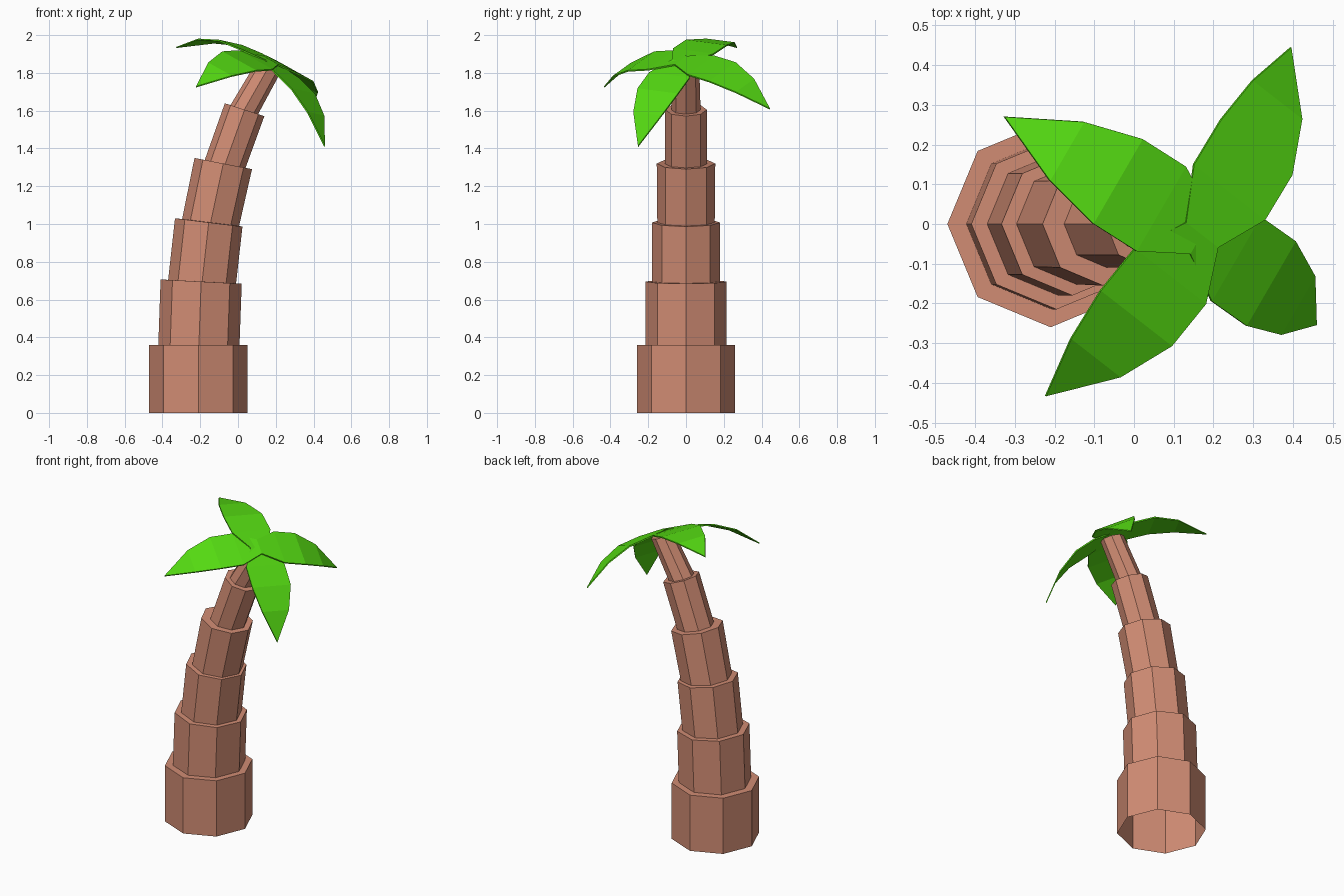
import bpy, bmesh, math
from mathutils import Vector, Matrix

cube = bpy.data.objects.get("Cube")
if cube:
    bpy.data.objects.remove(cube, do_unlink=True)


def make_material(name, color):
    mat = bpy.data.materials.new(name)
    mat.use_nodes = True
    mat.diffuse_color = color
    mat.node_tree.nodes["Principled BSDF"].inputs["Base Color"].default_value = color
    return mat


def make_object(name, bm, mat):
    bmesh.ops.recalc_face_normals(bm, faces=bm.faces)
    mesh = bpy.data.meshes.new(name)
    bm.to_mesh(mesh)
    bm.free()
    mesh.materials.append(mat)
    obj = bpy.data.objects.new(name, mesh)
    bpy.context.scene.collection.objects.link(obj)
    return obj


bark = make_material("bark_brown", (0.64, 0.265, 0.175, 1))
green = make_material("leaf_green", (0.09, 0.70, 0.006, 1))

# Trunk: stepped octagonal loft, open at the bottom (x, z, radius, tilt in degrees)
SIDES = 8
RINGS = [
    (-0.21, 0, 0.26, 0), (-0.21, 0.36, 0.26, 0),
    (-0.207, 0.36, 0.215, 0), (-0.195, 0.695, 0.215, 3),
    (-0.19, 0.695, 0.18, 3), (-0.155, 1.008, 0.18, 7),
    (-0.145, 1.008, 0.152, 7), (-0.078, 1.32, 0.155, 11),
    (-0.068, 1.318, 0.11, 11), (0.035, 1.605, 0.11, 18),
    (0.033, 1.605, 0.077, 18), (0.167, 1.84, 0.07, 20),
]
bm = bmesh.new()
previous = None
for x, z, radius, tilt in RINGS:
    turn = Matrix.Rotation(math.radians(tilt), 3, "Y")
    ring = []
    for i in range(SIDES):
        a = math.tau * i / SIDES
        offset = Vector((math.cos(a), math.sin(a), 0)) * radius
        ring.append(bm.verts.new(Vector((x, 0, z)) + turn @ offset))
    if previous:
        for i in range(SIDES):
            j = (i + 1) % SIDES
            bm.faces.new((previous[i], previous[j], ring[j], ring[i]))
    previous = ring
bm.faces.new(previous)
make_object("trunk", bm, bark)

# Leaves: one drooping blade shape (reach, drop, half width) pointed four ways
BLADE = [(0, 0, 0.056), (0.13, 0.0135, 0.124), (0.265, 0.036, 0.124), (0.40, 0.10, 0.086)]
TIP = (0.54, 0.217)
THICKNESS = 0.008


def make_leaf(name, hub, out, up):
    out = out.normalized()
    side = up.cross(out).normalized()
    up = out.cross(side)

    def layer(bm, lower):
        start = hub - up * lower
        rows = [[bm.verts.new(start + out * r - up * d + side * w * s) for s in (-1, 1)]
                for r, d, w in BLADE]
        tip = bm.verts.new(start + out * TIP[0] - up * TIP[1])
        for (a, b), (c, d) in zip(rows, rows[1:]):
            bm.faces.new((a, c, d, b))
        bm.faces.new((rows[-1][0], tip, rows[-1][1]))
        return [r[0] for r in rows] + [tip] + [r[1] for r in reversed(rows)]

    bm = bmesh.new()
    top, bottom = layer(bm, 0), layer(bm, THICKNESS)
    for i in range(len(top)):
        j = (i + 1) % len(top)
        bm.faces.new((top[i], top[j], bottom[j], bottom[i]))
    make_object(name, bm, green)


HUB = Vector((0.172, -0.028, 1.868))
across, across_up = Vector((0.572, 0.813, -0.108)), Vector((0.40, -0.14, 0.91))
along, along_up = Vector((-0.727, 0.485, 0.485)), Vector((0.47, -0.16, 0.865))
low_hub = HUB - along_up * 0.004
make_leaf("back_leaf", HUB, across, across_up)
make_leaf("front_leaf", HUB, -across, across_up)
make_leaf("right_leaf", low_hub, along, along_up)
make_leaf("left_leaf", low_hub, -along, along_up)
